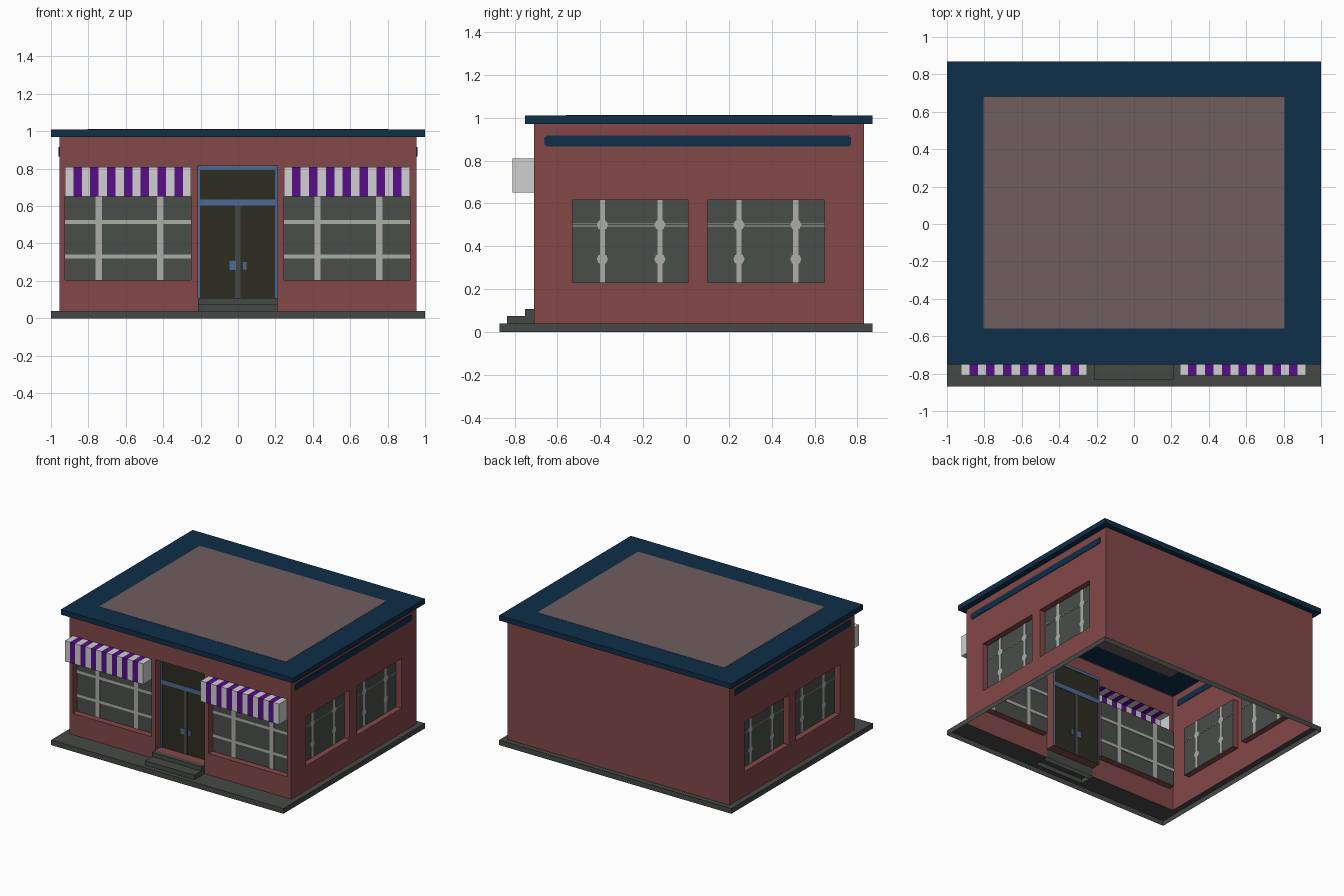
import bpy, bmesh, math
from mathutils import Vector

if "Cube" in bpy.data.objects:
    bpy.data.objects.remove(bpy.data.objects["Cube"])

# ---------- colours ----------
def lin(c):
    c /= 255
    return c / 12.92 if c <= 0.04045 else ((c + 0.055) / 1.055) ** 2.4

PALETTE = {
    "brick_red": (131, 72, 72), "navy_trim": (14, 46, 72), "roof_gravel": (112, 93, 95),
    "awning_white": (208, 208, 208), "awning_purple": (88, 14, 137), "window_glass": (73, 78, 74),
    "glazing_bar": (172, 172, 170), "door_dark": (46, 45, 34), "frame_blue": (78, 104, 150),
    "stone_grey": (69, 73, 69)}
NAMES = list(PALETTE)
for n, c in PALETTE.items():
    bpy.data.materials.new(n).diffuse_color = (*[lin(v) for v in c], 1)

# ---------- helpers ----------
# A frame maps (u, v, d) to space: u right, v up, d outward from the surface.
def front(u, v, d): return Vector((u, -0.71 - d, v))
def back(u, v, d): return Vector((-u, 0.83 + d, v))
def side(u, v, d): return Vector((0.955 + d, u, v))
def up(z): return lambda u, v, d: Vector((u, v, z + d))
def down(z): return lambda u, v, d: Vector((u, -v, z - d))

def corners(r): return [(r[0], r[2]), (r[1], r[2]), (r[1], r[3]), (r[0], r[3])]

class Part:
    """Collects faces for one object; rects are (u0, u1, v0, v1)."""
    def __init__(self, name, mirror=False):
        self.name, self.mirror, self.bm, self.mats = name, mirror, bmesh.new(), []

    def face(self, pts, mat):
        if mat not in self.mats:
            self.mats.append(mat)
        f = self.bm.faces.new([self.bm.verts.new(p) for p in pts])
        f.material_index = self.mats.index(mat)

    def quad(self, f, r, d, mat):
        self.face([f(u, v, d) for u, v in corners(r)], mat)

    def panel(self, f, r, holes, mat):
        """Flat surface with rectangular openings."""
        us = sorted({r[0], r[1], *[x for h in holes for x in h[:2]]})
        vs = sorted({r[2], r[3], *[x for h in holes for x in h[2:]]})
        for u0, u1 in zip(us, us[1:]):
            for v0, v1 in zip(vs, vs[1:]):
                u, v = (u0 + u1) / 2, (v0 + v1) / 2
                if not any(h[0] < u < h[1] and h[2] < v < h[3] for h in holes):
                    self.quad(f, (u0, u1, v0, v1), 0, mat)

    def tray(self, f, r, d, rim, cap=None, d0=0):
        """Rim walls from depth d0 to d, closed by an optional cap."""
        c = corners(r)
        for a, b in zip(c, c[1:] + c[:1]):
            self.face([f(*a, d0), f(*b, d0), f(*b, d), f(*a, d)], rim)
        if cap:
            self.quad(f, r, d, cap)

    def plate(self, f, r, d, mat, t=0.004):
        """Thin painted detail, showing on both sides of a surface."""
        self.tray(f, r, d + t, mat, mat, d - t)
        self.face([f(u, v, d - t) for u, v in reversed(corners(r))], mat)

    def disc(self, f, u, v, rad, d, mat, t=0.004, n=8):
        ring = [(u + rad * math.cos(2 * math.pi * i / n), v + rad * math.sin(2 * math.pi * i / n))
                for i in range(n)]
        self.face([f(*p, d + t) for p in ring], mat)
        self.face([f(*p, d - t) for p in reversed(ring)], mat)

    def finish(self):
        bmesh.ops.remove_doubles(self.bm, verts=self.bm.verts, dist=1e-5)
        me = bpy.data.meshes.new(self.name)
        self.bm.to_mesh(me)
        self.bm.free()
        for m in self.mats:
            me.materials.append(bpy.data.materials[m])
        ob = bpy.data.objects.new(self.name, me)
        bpy.context.collection.objects.link(ob)
        if self.mirror:
            mod = ob.modifiers.new("mirror", 'MIRROR')
            mod.use_mirror_merge = False

# ---------- layout ----------
DOOR = (-0.215, 0.21, 0.108, 0.815)
FRONT_WINDOWS = [(x, x + 0.675, 0.205, 0.65) for x in (-0.925, 0.245)]
AWNINGS = [(x, x + 0.675, 0.65, 0.81) for x in (-0.925, 0.245)]
SIDE_WINDOWS = [(-0.53, 0.01, 0.23, 0.615), (0.10, 0.645, 0.23, 0.615)]
STEPS = [((-0.215, 0.21, -0.835, -0.75), 0.035), ((-0.215, 0.21, -0.75, -0.71), 0.068)]

# base slab (open underneath) with the two entrance steps
p = Part("base_slab")
p.tray(up(0), (-1, 1, -0.87, 0.87), 0.04, "stone_grey")
p.panel(up(0.04), (-1, 1, -0.87, 0.87),
        [(-0.955, 0.955, -0.71, 0.83)] + [s[0] for s in STEPS], "stone_grey")
p.finish()
p = Part("entrance_steps")
for r, h in STEPS:
    p.tray(up(0.04), r, h, "stone_grey", "stone_grey")
p.finish()

# front wall with recessed windows and door
p = Part("front_wall")
p.panel(front, (-0.955, 0.955, 0.04, 0.97), FRONT_WINDOWS + AWNINGS + [DOOR], "brick_red")
for r in FRONT_WINDOWS:
    p.tray(front, r, -0.05, "brick_red", "window_glass")
p.tray(front, DOOR, -0.07, "brick_red", "door_dark")
p.finish()

# back wall
p = Part("back_wall")
p.panel(back, (-0.955, 0.955, 0.04, 0.97), [], "brick_red")
p.finish()

# side walls with recessed windows and a navy band
p = Part("side_walls", mirror=True)
p.panel(side, (-0.71, 0.83, 0.04, 0.97), SIDE_WINDOWS, "brick_red")
for r in SIDE_WINDOWS:
    p.tray(side, r, -0.045, "brick_red", "window_glass")
p.finish()
p = Part("side_bands", mirror=True)
p.plate(side, (-0.66, 0.77, 0.873, 0.909), 0, "navy_trim")
p.plate(side, (-0.652, 0.762, 0.866, 0.916), 0, "navy_trim", 0.0035)
p.finish()

# roof slab with gravel field
p = Part("roof")
p.panel(down(0.97), (-1, 1, -0.87, 0.75), [(-0.955, 0.955, -0.83, 0.71)], "navy_trim")
p.tray(up(0.97), (-1, 1, -0.75, 0.87), 0.04, "navy_trim", "navy_trim")
p.finish()
p = Part("roof_field")
p.plate(up(1.01), (-0.805, 0.805, -0.56, 0.68), 0, "roof_gravel", 0.002)
p.finish()

# striped awnings, hollow towards the wall
p = Part("awnings")
for u0, u1, v0, v1 in AWNINGS:
    n, d = 15, 0.10
    for i in range(n):
        a, b = u0 + (u1 - u0) * i / n, u0 + (u1 - u0) * (i + 1) / n
        m = "awning_purple" if i % 2 else "awning_white"
        p.quad(front, (a, b, v0, v1), d, m)
        p.face([front(a, v1, d), front(b, v1, d), front(b, v1, 0), front(a, v1, 0)], m)
        p.face([front(a, v0, 0), front(b, v0, 0), front(b, v0, d), front(a, v0, d)], m)
    p.face([front(u0, v0, 0), front(u0, v0, d), front(u0, v1, d), front(u0, v1, 0)], "awning_white")
    p.face([front(u1, v0, d), front(u1, v0, 0), front(u1, v1, 0), front(u1, v1, d)], "awning_white")
p.finish()

# front window glazing bars
p = Part("front_glazing_bars")
for u0, u1, v0, v1 in FRONT_WINDOWS:
    for z in (0.33, 0.515):
        p.plate(front, (u0, u1, z - 0.011, z + 0.011), -0.05, "glazing_bar", 0.003)
    for x in (u0 + 0.18, u0 + 0.51):
        p.plate(front, (x - 0.017, x + 0.017, v0, v1), -0.05, "glazing_bar")
p.finish()

# side window glazing bars with small bosses at the crossings
p = Part("side_glazing_bars", mirror=True)
for (u0, u1, v0, v1), bars in zip(SIDE_WINDOWS, ((-0.39, -0.122), (0.247, 0.512))):
    for z in (0.495, 0.505):
        p.plate(side, (u0, u1, z - 0.002, z + 0.002), -0.045, "glazing_bar", 0.002)
    for y in bars:
        p.plate(side, (y - 0.012, y + 0.012, v0, v1), -0.045, "glazing_bar", 0.003)
        for z in (0.34, 0.5):
            p.disc(side, y, z, 0.026, -0.045, "glazing_bar")
p.finish()

# door frame, transom, centre stile and handles
u0, u1, v0, v1 = DOOR
p = Part("door_frame")
for r in ((u0, u0 + 0.012, v0, v1), (u1 - 0.012, u1, v0, v1),
          (u0 + 0.012, u1 - 0.012, 0.793, v1), (u0 + 0.012, u1 - 0.012, 0.602, 0.635)):
    p.plate(front, r, -0.07, "frame_blue")
p.finish()
p = Part("door_centre_stile")
p.plate(front, (-0.016, 0.013, v0, 0.602), -0.07, "stone_grey", 0.003)
p.finish()
p = Part("door_handles")
for r in ((-0.045, -0.012, 0.258, 0.305), (0.026, 0.046, 0.26, 0.302)):
    p.plate(front, r, -0.07, "frame_blue")
p.finish()

for m in bpy.data.materials:
    if m.users and not m.is_grease_pencil:
        m.use_nodes = True
        m.node_tree.nodes["Principled BSDF"].inputs["Base Color"].default_value = m.diffuse_color
